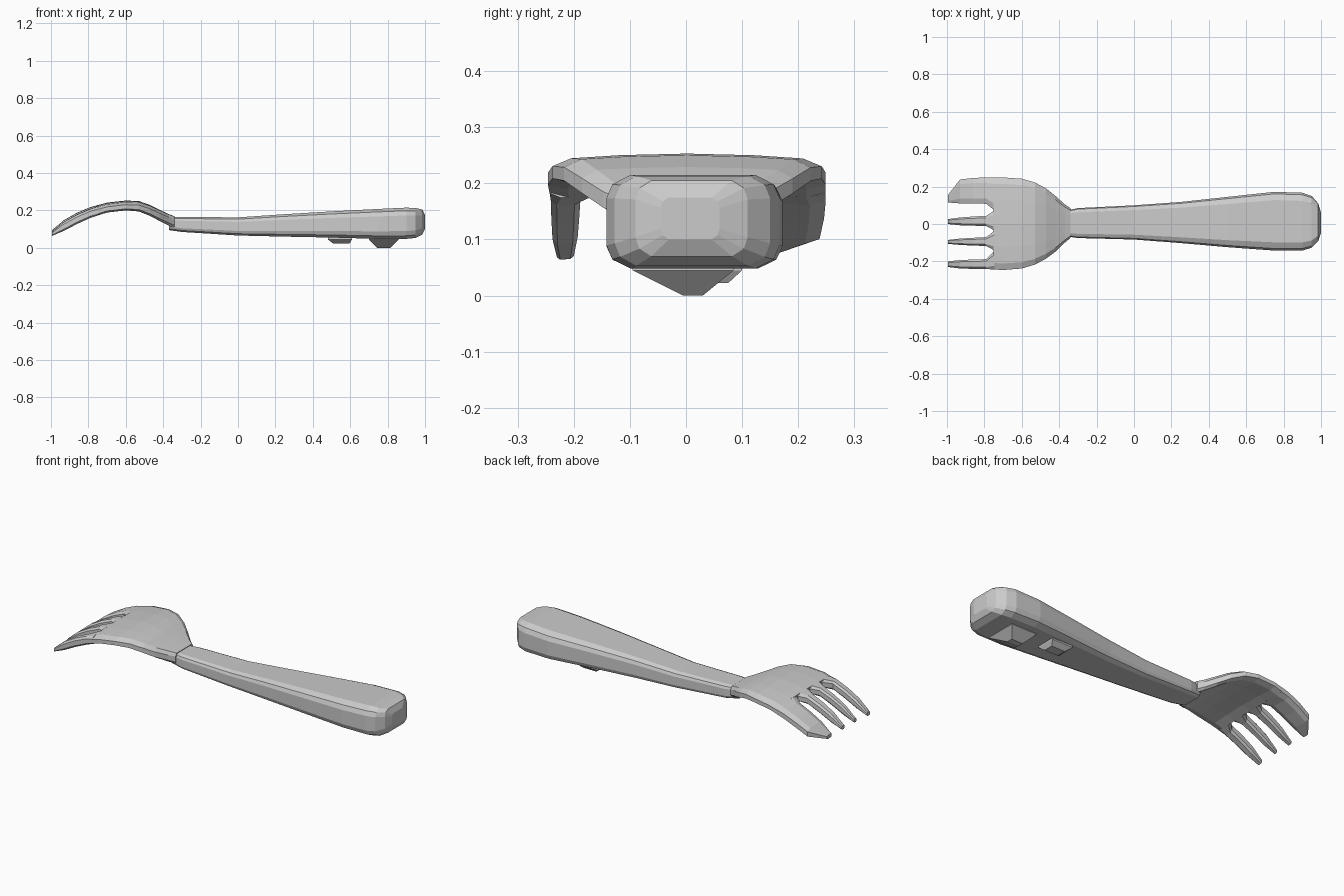
import bpy, bmesh

if "Cube" in bpy.data.objects:
    bpy.data.objects.remove(bpy.data.objects["Cube"])


def loft(name, rings):
    """Skin a list of equal-length rings and cap both ends."""
    bm = bmesh.new()
    vs = [[bm.verts.new(p) for p in r] for r in rings]
    n = len(rings[0])
    for a, b in zip(vs, vs[1:]):
        for i in range(n):
            j = (i + 1) % n
            bm.faces.new((a[i], a[j], b[j], b[i]))
    bm.faces.new(vs[0][::-1])
    bm.faces.new(vs[-1])
    bmesh.ops.recalc_face_normals(bm, faces=bm.faces)
    me = bpy.data.meshes.new(name)
    bm.to_mesh(me)
    bm.free()
    ob = bpy.data.objects.new(name, me)
    bpy.context.collection.objects.link(ob)
    return ob


# Handle: rounded box section, growing toward the butt end
corner = [(1, .5), (.93, .8), (.72, 1)]
section = (corner + [(-a, b) for a, b in corner[::-1]]
           + [(-a, -b) for a, b in corner] + [(a, -b) for a, b in corner[::-1]])


def box_ring(x, y0, y1, z0, z1):
    cy, cz, hy, hz = (y0 + y1) / 2, (z0 + z1) / 2, (y1 - y0) / 2, (z1 - z0) / 2
    return [(x, cy + a * hy, cz + b * hz) for a, b in section]


loft("handle", [box_ring(*s) for s in [
    (-.37, -.065, .07, .095, .165), (-.30, -.075, .085, .085, .165),
    (0, -.083, .10, .066, .163), (.25, -.102, .118, .06, .18),
    (.50, -.124, .145, .055, .195), (.75, -.142, .172, .048, .208),
    (.90, -.142, .167, .048, .215), (.95, -.127, .15, .053, .213),
    (.985, -.09, .11, .07, .205), (1, -.045, .06, .10, .175)]])

# Arched side profile of the head: x, underside z, top z
profile = [(-1, .06, .09), (-.95, .078, .135), (-.9, .107, .17), (-.8, .155, .215),
           (-.7, .186, .242), (-.6, .197, .253), (-.53, .19, .25),
           (-.45, .155, .222), (-.4, .122, .192), (-.33, .09, .165)]


def heights(x, y):
    for a, b in zip(profile, profile[1:]):
        if x <= b[0]:
            break
    t = (x - a[0]) / (b[0] - a[0])
    lo, hi = (a[k] + t * (b[k] - a[k]) for k in (1, 2))
    bow = min(1, (y / .245) ** 2)
    return lo + .012 * (1 - bow), hi - .012 * bow


def head_ring(x, y0, y1, fractions, edge):
    top, bottom = [], []
    for f in fractions:
        y = y0 + f * (y1 - y0)
        lo, hi = heights(x, y)
        inset = edge * (hi - lo) if f in (0, 1) else 0
        top.append((x, y, hi - inset))
        bottom.append((x, y, lo + inset))
    return top + bottom[::-1]


# Palm of the fork head
palm_f = [0, .07, .25, .5, .75, .93, 1]
loft("palm", [head_ring(x, a, b, palm_f, .25) for x, a, b in [
    (-.34, -.075, .085), (-.37, -.10, .105), (-.42, -.148, .15),
    (-.47, -.185, .19), (-.53, -.217, .222), (-.60, -.238, .242),
    (-.70, -.246, .249), (-.75, -.243, .249)]])

# Four tines: low and high y at each x station
stations = [-.745, -.79, -.86, -.93, -.995]
tines = [
    [(.072, .249), (.108, .249), (.11, .246), (.11, .238), (.115, .155)],
    [(-.035, .072), (-.011, .044), (-.009, .04), (-.007, .035), (0, .026)],
    [(-.142, -.035), (-.118, -.07), (-.115, -.074), (-.112, -.078), (-.106, -.085)],
    [(-.243, -.142), (-.241, -.188), (-.24, -.19), (-.238, -.193), (-.23, -.2)]]
for k, spans in enumerate(tines):
    loft(f"tine_{k + 1}", [head_ring(x, a, b, [0, .2, .8, 1], .22)
                           for x, (a, b) in zip(stations, spans)])


# Rest feet under the handle: tapered blocks
def foot(name, x0, x1, y0, y1, tx0, tx1, ty0, ty1, z):
    loft(name, [
        [(x0, y0, .075), (x1, y0, .075), (x1, y1, .075), (x0, y1, .075)],
        [(x0, y0, .045), (x1, y0, .045), (x1, y1, .045), (x0, y1, .045)],
        [(tx0, ty0, z), (tx1, ty0, z), (tx1, ty1, z), (tx0, ty1, z)]])


foot("large_foot", .70, .86, -.095, .085, .745, .815, -.005, .03, 0)
foot("small_foot", .48, .61, -.01, .10, .51, .595, .02, .075, .022)
